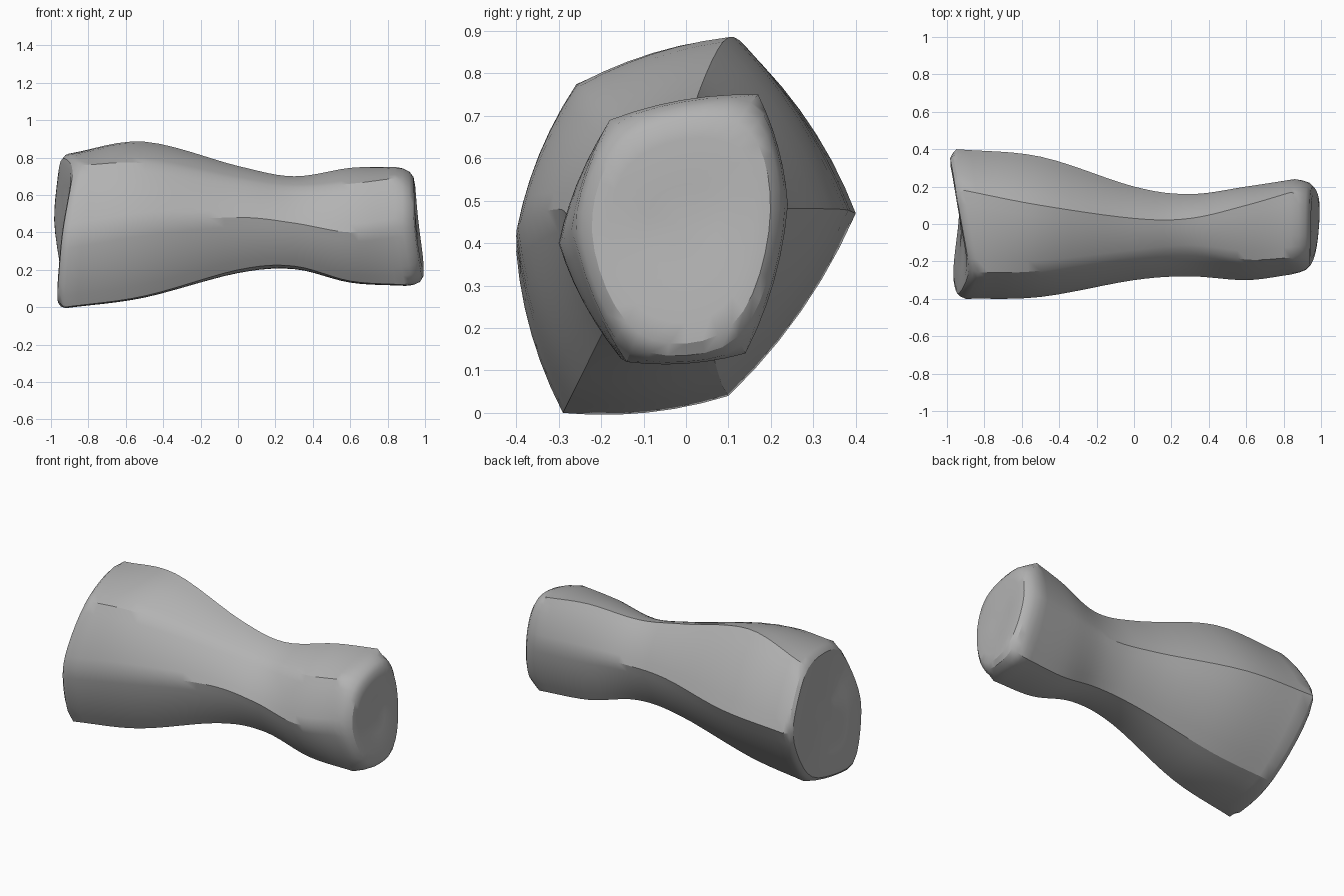
import bpy, bmesh, math
from mathutils import Vector

cube = bpy.data.objects.get("Cube")
if cube:
    bpy.data.objects.remove(cube, do_unlink=True)

# One stone-grey colour
stone = bpy.data.materials.new("stone_grey")
stone.use_nodes = True
colour = (0.45, 0.45, 0.45, 1)
stone.diffuse_color = colour
stone.node_tree.nodes["Principled BSDF"].inputs["Base Color"].default_value = colour

# Six ridges running along x, ordered down the front and up the back:
# end positions, then y and z at each station
MIDDLE = [-0.5, 0, 0.3, 0.6]
RIDGES = {
    "top_front": ((-.83, .84), (-.26, -.25, -.17, -.14, -.19, -.18), (.76, .77, .68, .64, .66, .69)),
    "front": ((-.9, .84), (-.4, -.39, -.3, -.28, -.3, -.27), (.38, .45, .48, .45, .4, .43)),
    "bottom_front": ((-.93, .89), (-.29, -.26, -.19, -.17, -.16, -.14), (0, .06, .2, .22, .14, .12)),
    "bottom_back": ((-.88, .91), (.1, .08, .05, .05, .1, .14), (.04, .08, .19, .21, .15, .14)),
    "back": ((-.95, .86), (.4, .36, .2, .16, .2, .24), (.47, .48, .48, .47, .48, .49)),
    "top_back": ((-.91, .84), (.18, .1, .03, .03, .1, .17), (.82, .885, .755, .7, .745, .75)),
}
STEPS = 6     # rings between stations
SIDE = 6      # segments across each side
BULGE = 0.05  # outward swell of each side

# Cap profiles: scale of the rim, distance beyond the rim
SMALL_CAP = [(.99, .04), (.95, .075), (.87, .095), (.72, .1), (.35, .09)]
LARGE_CAP = [(.985, .025), (.945, .042), (.86, .045), (.6, .035), (.3, .025)]


def spline(points):
    """Smooth path through the points."""
    pts = [2 * points[0] - points[1]] + points + [2 * points[-1] - points[-2]]
    path = []
    for a, b, c, d in zip(pts, pts[1:], pts[2:], pts[3:]):
        for k in range(STEPS):
            t = k / STEPS
            path.append(b + (c - a) * t / 2 + (2 * a - 5 * b + 4 * c - d) * t * t / 2
                        + (3 * b - a - 3 * c + d) * t ** 3 / 2)
    return path + [points[-1]]


def section(corners):
    """Closed ring through the corners with gently swollen sides."""
    ring = []
    for p, q in zip(corners, corners[1:] + corners[:1]):
        side = q - p
        outward = Vector((0, side.z, -side.y))
        for k in range(SIDE):
            f = k / SIDE
            ring.append(p + side * f + outward * BULGE * 4 * f * (1 - f))
    return ring


def soften(ring):
    """Round off the corners of a ring."""
    return [(ring[i - 1] + 2 * p + ring[(i + 1) % len(ring)]) / 4 for i, p in enumerate(ring)]


def cap_rings(ring, profile, direction, passes):
    """Rings that round the end over, and the tip that closes it."""
    centre = sum(ring, Vector()) / len(ring)
    rings = []
    for scale, dx in profile:
        for _ in range(passes):
            ring = soften(ring)
        shift = Vector((direction * dx, 0, 0))
        rings.append([centre + (p - centre) * scale + shift for p in ring])
    return rings, centre + shift


# Body between the two rounded ends
paths = []
for ends, ys, zs in RIDGES.values():
    xs = [ends[0]] + MIDDLE + [ends[1]]
    paths.append(spline([Vector(p) for p in zip(xs, ys, zs)]))
body = [section(list(corners)) for corners in zip(*paths)]
large, large_tip = cap_rings(body[0], LARGE_CAP, -1, 1)
small, small_tip = cap_rings(body[-1], SMALL_CAP, 1, 2)
rings = large[::-1] + body + small

# Skin the rings and fan the ends
bm = bmesh.new()
loops = [[bm.verts.new(p) for p in ring] for ring in rings]
n = len(loops[0])
for a, b in zip(loops, loops[1:]):
    for i in range(n):
        j = (i + 1) % n
        bm.faces.new((a[i], a[j], b[j], b[i]))
for loop, tip in ((loops[0], large_tip), (loops[-1], small_tip)):
    v = bm.verts.new(tip)
    for i in range(n):
        bm.faces.new((loop[i], loop[(i + 1) % n], v))
bmesh.ops.recalc_face_normals(bm, faces=bm.faces)
mesh = bpy.data.meshes.new("waisted_stone")
bm.to_mesh(mesh)
bm.free()
mesh.materials.append(stone)
stone_body = bpy.data.objects.new("waisted_stone", mesh)
bpy.context.collection.objects.link(stone_body)

# Smooth sides with crisp ridges
bpy.ops.object.select_all(action="DESELECT")
stone_body.select_set(True)
bpy.context.view_layer.objects.active = stone_body
bpy.ops.object.shade_smooth_by_angle(angle=math.radians(30))
